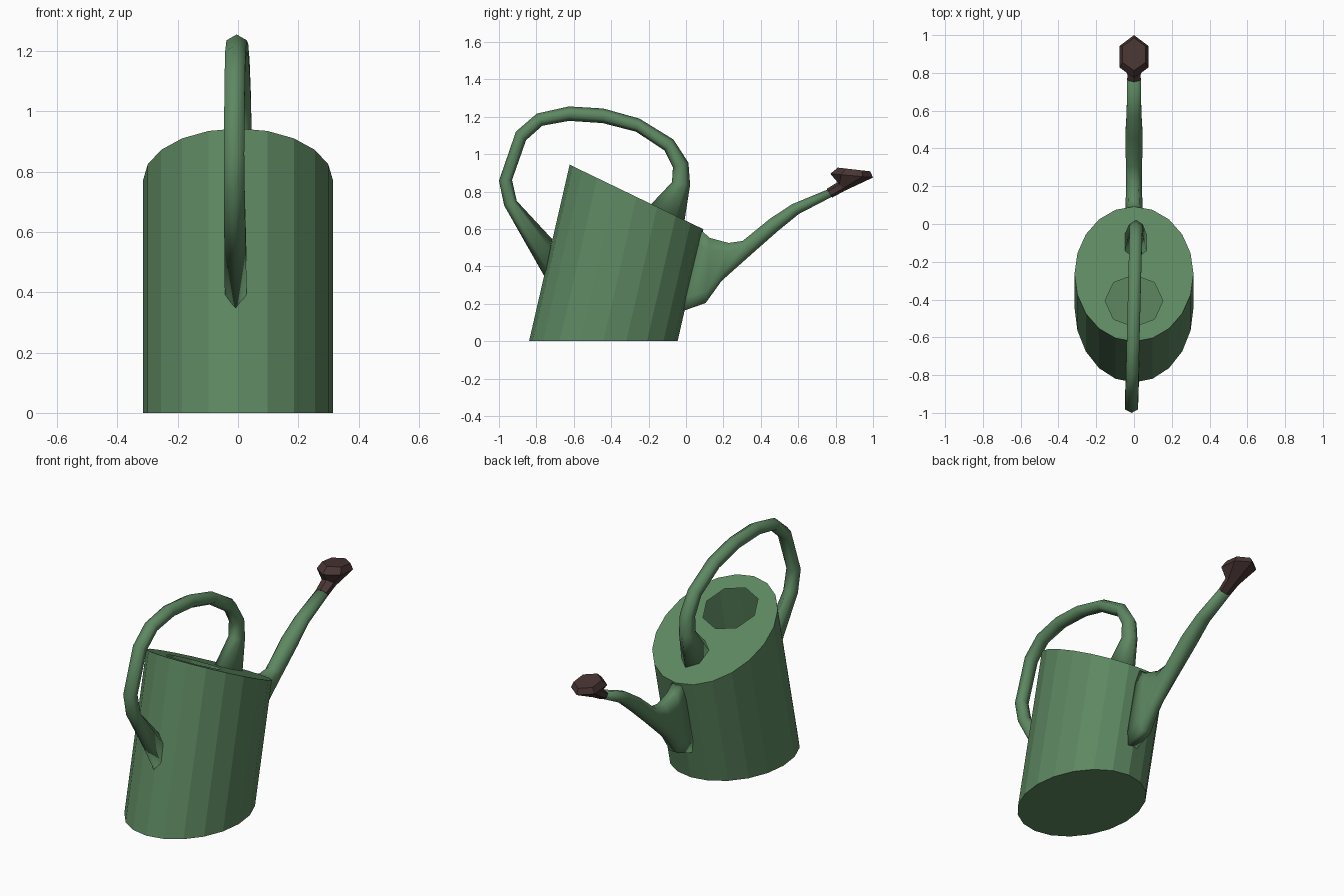
import bpy, bmesh
from math import sin, cos, pi, copysign

if "Cube" in bpy.data.objects:
    bpy.data.objects.remove(bpy.data.objects["Cube"])


def material(name, rgb):
    m = bpy.data.materials.new(name)
    m.diffuse_color = (*rgb, 1)
    m.use_nodes = True
    m.node_tree.nodes["Principled BSDF"].inputs["Base Color"].default_value = m.diffuse_color
    return m


GREEN = material("green", (0.11, 0.245, 0.12))
BROWN = material("brown", (0.065, 0.036, 0.034))


def finish(bm, name, mat, smooth=False, recalc=True):
    if recalc:
        bmesh.ops.recalc_face_normals(bm, faces=bm.faces)
    for f in bm.faces:
        f.smooth = smooth
    me = bpy.data.meshes.new(name)
    bm.to_mesh(me)
    bm.free()
    me.materials.append(mat)
    ob = bpy.data.objects.new(name, me)
    bpy.context.collection.objects.link(ob)
    return ob


def skin(bm, a, b):
    n = len(a)
    for i in range(n):
        bm.faces.new((a[i], a[(i + 1) % n], b[(i + 1) % n], b[i]))


def tube(name, mat, rings, sides, turn=0.0, drift=(0, 0), smooth=True):
    """Each ring: outer (y, z), inner (y, z), half width in x, squareness."""
    bm = bmesh.new()
    loops = []
    for y1, z1, y2, z2, w, p in rings:
        loop = []
        for i in range(sides):
            t = 2 * pi * (i + turn) / sides
            c, s = [copysign(abs(v) ** p, v) for v in (cos(t), sin(t))]
            if turn:                      # flat on the outer side: reach the full size
                k = abs(cos(pi / sides)) ** p
                c, s = c / k, s / k
            y = (y1 + y2) / 2 + c * (y1 - y2) / 2
            z = (z1 + z2) / 2 + c * (z1 - z2) / 2
            x = drift[0] + drift[1] * (y1 + y2) / 2 + s * w
            loop.append(bm.verts.new((x, y, z)))
        loops.append(loop)
    for a, b in zip(loops, loops[1:]):
        skin(bm, a, b)
    bm.faces.new(loops[0])
    bm.faces.new(loops[-1])
    return finish(bm, name, mat, smooth)


# Body: leaning oval shell with a slanted lid and a round filling hole
SHEAR, SLOPE = 0.23, -0.4825


def lid_z(y):
    return 0.945 + SLOPE * (y + 0.625)


bm = bmesh.new()
bottom, top = [], []
for i in range(20):
    t = 2 * pi * i / 20
    x, y = 0.315 * sin(t), -0.442 + 0.397 * cos(t)
    z = lid_z(y) / (1 - SLOPE * SHEAR)    # where the leaning wall meets the lid
    bottom.append(bm.verts.new((x, y, 0)))
    top.append(bm.verts.new((x, y + SHEAR * z, z)))
skin(bm, bottom, top)
bm.faces.new(bottom)
hole = []
for i in range(8):
    y = -0.407 + 0.137 * cos(pi * i / 4)
    hole.append(bm.verts.new((0.153 * sin(pi * i / 4), y, lid_z(y))))
edges = [bm.edges.new((hole[i], hole[(i + 1) % 8])) for i in range(8)]
edges += [bm.edges.get((top[i], top[(i + 1) % 20])) for i in range(20)]
bmesh.ops.triangle_fill(bm, edges=edges, use_beauty=True)
finish(bm, "body", GREEN)

# Handle: six-sided loop from the back wall over to the lid
handle = [
    (-0.755, 0.343, -0.715, 0.545, 0.042, 1),
    (-0.972, 0.725, -0.905, 0.750, 0.040, 1),
    (-1.000, 0.858, -0.930, 0.862, 0.039, 1),
    (-0.909, 1.121, -0.855, 1.075, 0.039, 1),
    (-0.797, 1.217, -0.768, 1.152, 0.039, 1),
    (-0.625, 1.255, -0.625, 1.178, 0.039, 1),
    (-0.442, 1.244, -0.445, 1.166, 0.039, 1),
    (-0.249, 1.190, -0.267, 1.120, 0.039, 1),
    (-0.067, 1.078, -0.115, 1.020, 0.039, 1),
    (0.013, 0.954, -0.070, 0.930, 0.040, 1),
    (0.022, 0.835, -0.075, 0.850, 0.042, 1),
    (-0.008, 0.645, -0.187, 0.732, 0.066, 1),
]
tube("handle", GREEN, handle, 6, drift=(0.011, 0.025))

# Spout: boxy tall root narrowing into a thin rising pipe
spout = [
    (-0.018, 0.161, 0.084, 0.590, 0.046, 0.5),
    (0.105, 0.204, 0.128, 0.552, 0.044, 0.5),
    (0.190, 0.322, 0.228, 0.525, 0.042, 0.7),
    (0.346, 0.461, 0.303, 0.536, 0.043, 1),
    (0.490, 0.588, 0.448, 0.654, 0.046, 1),
    (0.603, 0.680, 0.566, 0.732, 0.039, 1),
    (0.780, 0.772, 0.755, 0.810, 0.036, 1),
]
tube("spout", GREEN, spout, 8, turn=0.5)

# Rose: neck flaring into a flat sprinkler head
rose = [
    (0.782, 0.768, 0.752, 0.814, 0.038, 1),
    (0.850, 0.805, 0.810, 0.850, 0.044, 1),
    (1.000, 0.875, 0.772, 0.895, 0.088, 1),
    (0.985, 0.908, 0.812, 0.928, 0.070, 1),
]
tube("rose", BROWN, rose, 6, smooth=False)
